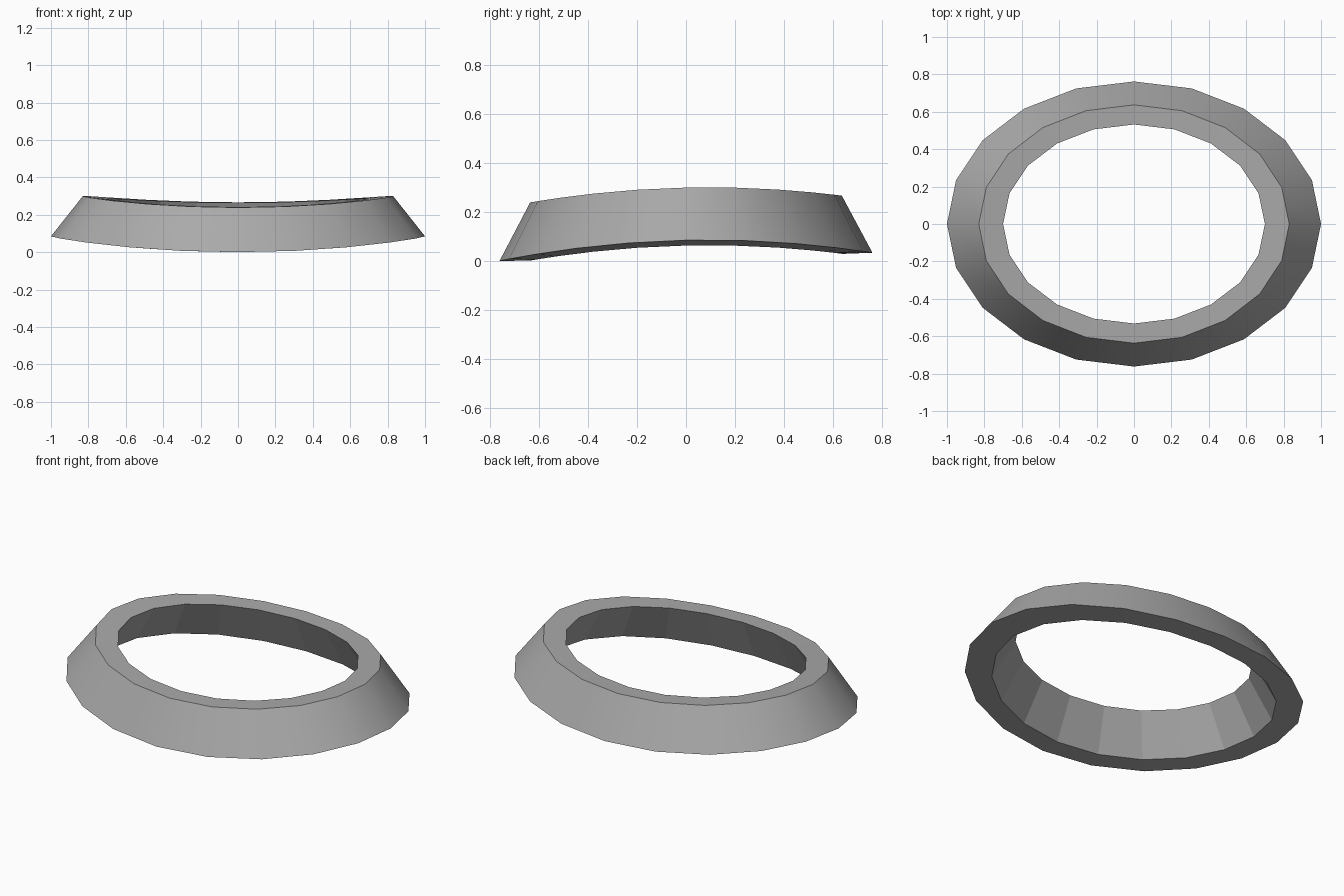
import bpy
import bmesh
import math

cube = bpy.data.objects.get("Cube")
if cube:
    bpy.data.objects.remove(cube, do_unlink=True)

SIDES = 20
# Cross-section loops: x radius, y radius, height at the centre
OUTER_BOTTOM = (1.00, 0.762, 0.0165)
OUTER_TOP = (0.83, 0.637, 0.2525)
INNER_TOP = (0.70, 0.532, 0.2525)
INNER_BOTTOM = (0.84, 0.64, 0.0145)
PROFILE = [OUTER_BOTTOM, OUTER_TOP, INNER_TOP, INNER_BOTTOM]


def sag(x, y):
    """Sides curve upward and the whole ring tilts toward the front."""
    return 0.068 * x * x + 0.0217 * y


# Plain grey material
grey = bpy.data.materials.new("Grey")
grey.use_nodes = True
colour = (0.40, 0.40, 0.40, 1.0)
grey.diffuse_color = colour
grey.node_tree.nodes["Principled BSDF"].inputs["Base Color"].default_value = colour

# Oval loops joined into a closed ring
bm = bmesh.new()
loops = []
for rx, ry, base in PROFILE:
    loop = []
    for i in range(SIDES):
        a = math.tau * i / SIDES
        x, y = rx * math.cos(a), ry * math.sin(a)
        loop.append(bm.verts.new((x, y, base + sag(x, y))))
    loops.append(loop)

for k in range(len(loops)):
    low, high = loops[k], loops[(k + 1) % len(loops)]
    for i in range(SIDES):
        j = (i + 1) % SIDES
        face = bm.faces.new((low[i], low[j], high[j], high[i]))
        face.smooth = k == 0  # only the outer wall is smooth
bmesh.ops.recalc_face_normals(bm, faces=bm.faces)

mesh = bpy.data.meshes.new("oval_ring")
bm.to_mesh(mesh)
bm.free()
mesh.materials.append(grey)
ring = bpy.data.objects.new("oval_ring", mesh)
bpy.context.collection.objects.link(ring)
